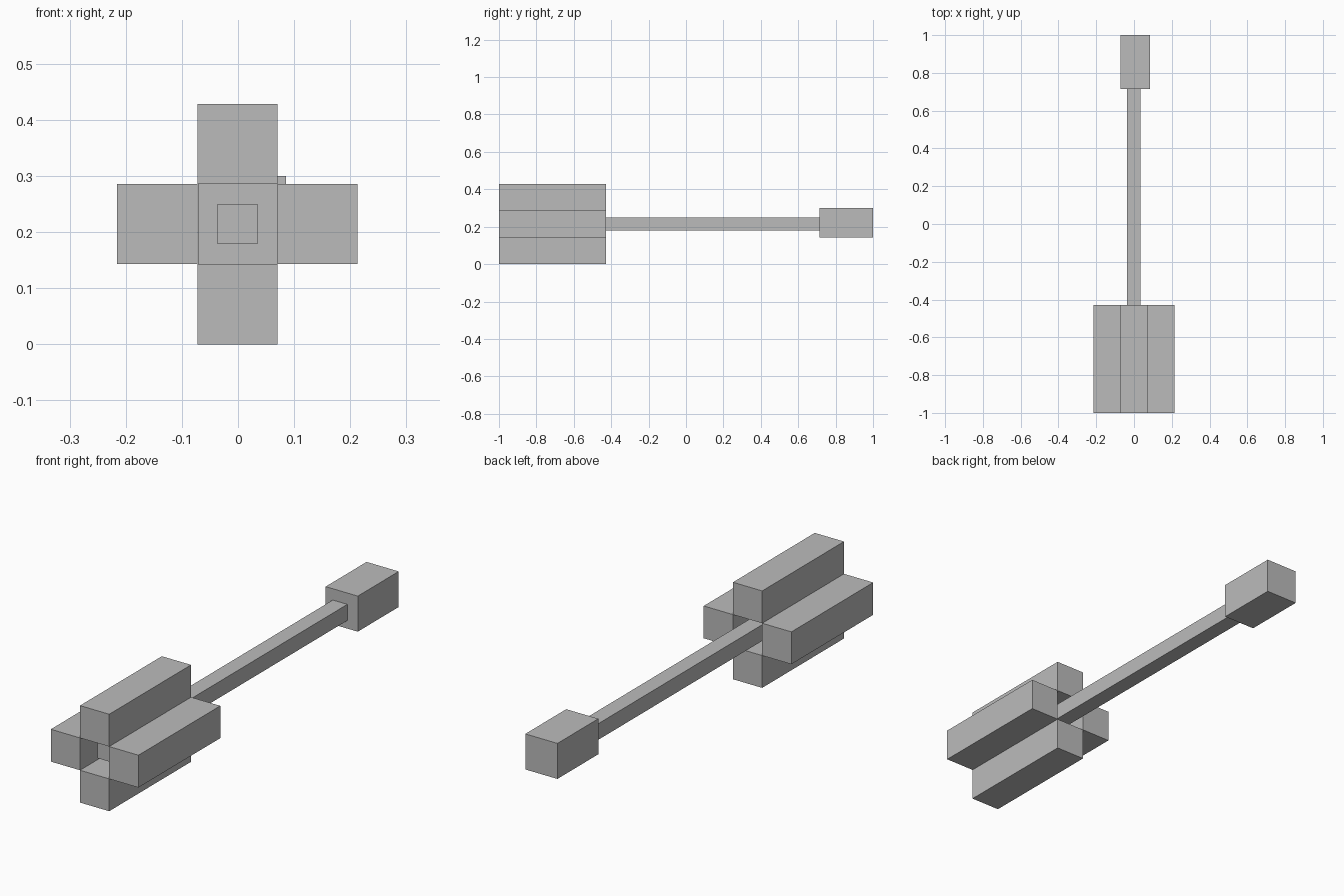
import bpy
import bmesh
from mathutils import Matrix, Vector

cube = bpy.data.objects.get("Cube")
if cube:
    bpy.data.objects.remove(cube, do_unlink=True)

grey = bpy.data.materials.new("plain_grey")
grey.use_nodes = True
colour = (0.5, 0.5, 0.5, 1)
grey.diffuse_color = colour
grey.node_tree.nodes["Principled BSDF"].inputs["Base Color"].default_value = colour

U = 1 / 14          # half the width of one head bar
AXIS_Z = 3 * U      # height of the shaft's centre line


def box(name, centre, size):
    """Add a flat-shaded box of the given centre and size."""
    mesh = bpy.data.meshes.new(name)
    bm = bmesh.new()
    place = Matrix.Translation(Vector(centre)) @ Matrix.Diagonal((*size, 1))
    bmesh.ops.create_cube(bm, size=1, matrix=place)
    bm.to_mesh(mesh)
    bm.free()
    mesh.materials.append(grey)
    obj = bpy.data.objects.new(name, mesh)
    bpy.context.collection.objects.link(obj)


# Head: four bars around an open square channel
for name, dx, dz in (("right", -1, 0), ("left", 1, 0), ("lower", 0, -1), ("upper", 0, 1)):
    box(name + "_head_bar", (2 * U * dx - 0.001, -10 * U, AXIS_Z + 2 * U * dz),
        (2 * U, 8 * U, 2 * U))

# Shaft: starts just inside the channel and runs back to the grip
box("shaft", (-0.001, -1.5 * U, AXIS_Z), (U, 23 * U, U))

# Grip: slightly larger block, set a little up and to the left
box("grip", (0.1 * U, 12 * U, AXIS_Z + 0.1 * U), (2.2 * U, 4 * U, 2.2 * U))
